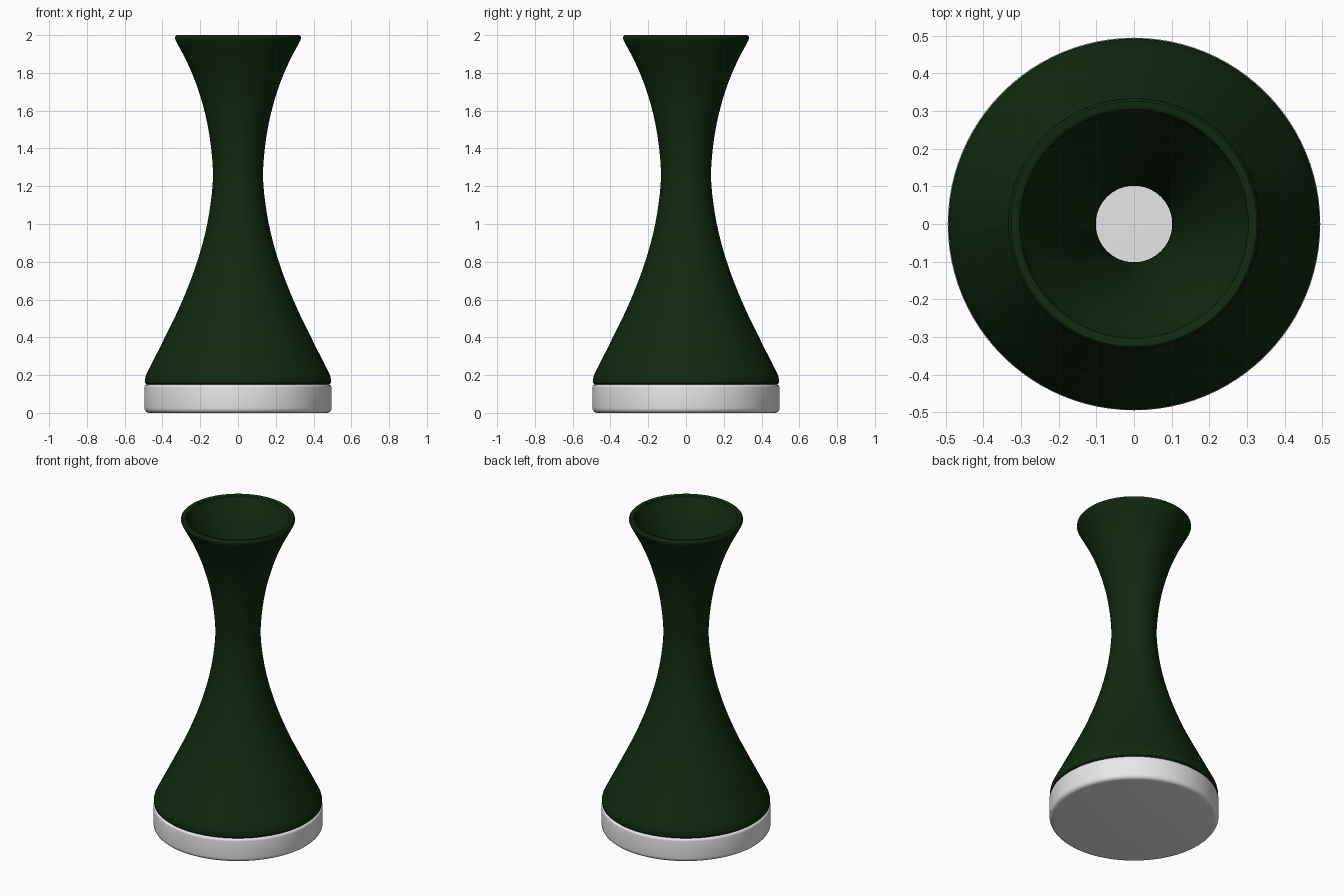
import bpy, math
from mathutils import Vector

if "Cube" in bpy.data.objects:
    bpy.data.objects.remove(bpy.data.objects["Cube"])


def material(name, rgb):
    m = bpy.data.materials.new(name)
    m.diffuse_color = (*rgb, 1)
    m.use_nodes = True
    m.node_tree.nodes["Principled BSDF"].inputs["Base Color"].default_value = m.diffuse_color
    return m


def catmull(points, steps=6):
    """Smooth curve through (radius, height) points."""
    p = [Vector(q) for q in points]
    p = [2 * p[0] - p[1]] + p + [2 * p[-1] - p[-2]]
    out = []
    for a, b, c, d in zip(p, p[1:], p[2:], p[3:]):
        for i in range(steps):
            t = i / steps
            out.append(0.5 * (2 * b + (c - a) * t + (2 * a - 5 * b + 4 * c - d) * t * t
                              + (3 * b - a - 3 * c + d) * t ** 3))
    return out + [p[-2]]


def lathe(name, profile, mat, closed, sides=96, angle=40):
    """Spin a profile about z; closed joins its ends, otherwise the ends are capped."""
    n = len(profile)
    verts = [(r * math.cos(2 * math.pi * s / sides), r * math.sin(2 * math.pi * s / sides), z)
             for s in range(sides) for r, z in profile]
    faces = []
    for s in range(sides):
        a, b = s * n, (s + 1) % sides * n
        for i in range(n if closed else n - 1):
            j = (i + 1) % n
            faces.append((a + i, b + i, b + j, a + j))
    if not closed:
        faces.append([s * n for s in reversed(range(sides))])
        faces.append([s * n + n - 1 for s in range(sides)])
    me = bpy.data.meshes.new(name)
    me.from_pydata(verts, [], faces)
    me.materials.append(mat)
    ob = bpy.data.objects.new(name, me)
    bpy.context.collection.objects.link(ob)
    bpy.ops.object.select_all(action='DESELECT')
    ob.select_set(True)
    bpy.context.view_layer.objects.active = ob
    bpy.ops.object.shade_smooth_by_angle(angle=math.radians(angle))
    return ob


def arc(cx, cz, rad, a0, a1, steps=5):
    return [(cx + rad * math.cos(math.radians(a0 + (a1 - a0) * i / steps)),
             cz + rad * math.sin(math.radians(a0 + (a1 - a0) * i / steps)))
            for i in range(steps + 1)]


green = material("dark green", (0.0055, 0.022, 0.0055))
white = material("white", (0.8, 0.8, 0.8))

# Hollow waisted body: outer wall up, rounded rim, inner wall down
outer = catmull([(0.487, 0.20), (0.372, 0.43), (0.292, 0.60), (0.216, 0.80), (0.163, 1.0),
                 (0.135, 1.2), (0.137, 1.35), (0.162, 1.53), (0.207, 1.70), (0.262, 1.84),
                 (0.329, 1.97)])
inner = []
for i, p in enumerate(outer):
    t = (outer[min(i + 1, len(outer) - 1)] - outer[max(i - 1, 0)]).normalized()
    inner.append(p + 0.031 * Vector((-t.y, t.x)))
bottom_lip = [(0.45, 0.15), (0.482, 0.15), (0.491, 0.158), (0.493, 0.175)]
rim = [(0.334, 1.983), (0.333, 1.993), (0.326, 2.0), (0.312, 2.0), (0.304, 1.995)]
body = bottom_lip + [tuple(p) for p in outer] + rim + [tuple(p) for p in reversed(inner)]
lathe("vase_body", body, green, True)

# Disc base with softened edges
base = arc(0.47, 0.025, 0.025, -90, 0) + arc(0.48, 0.135, 0.015, 0, 90)
lathe("base", base, white, False)
